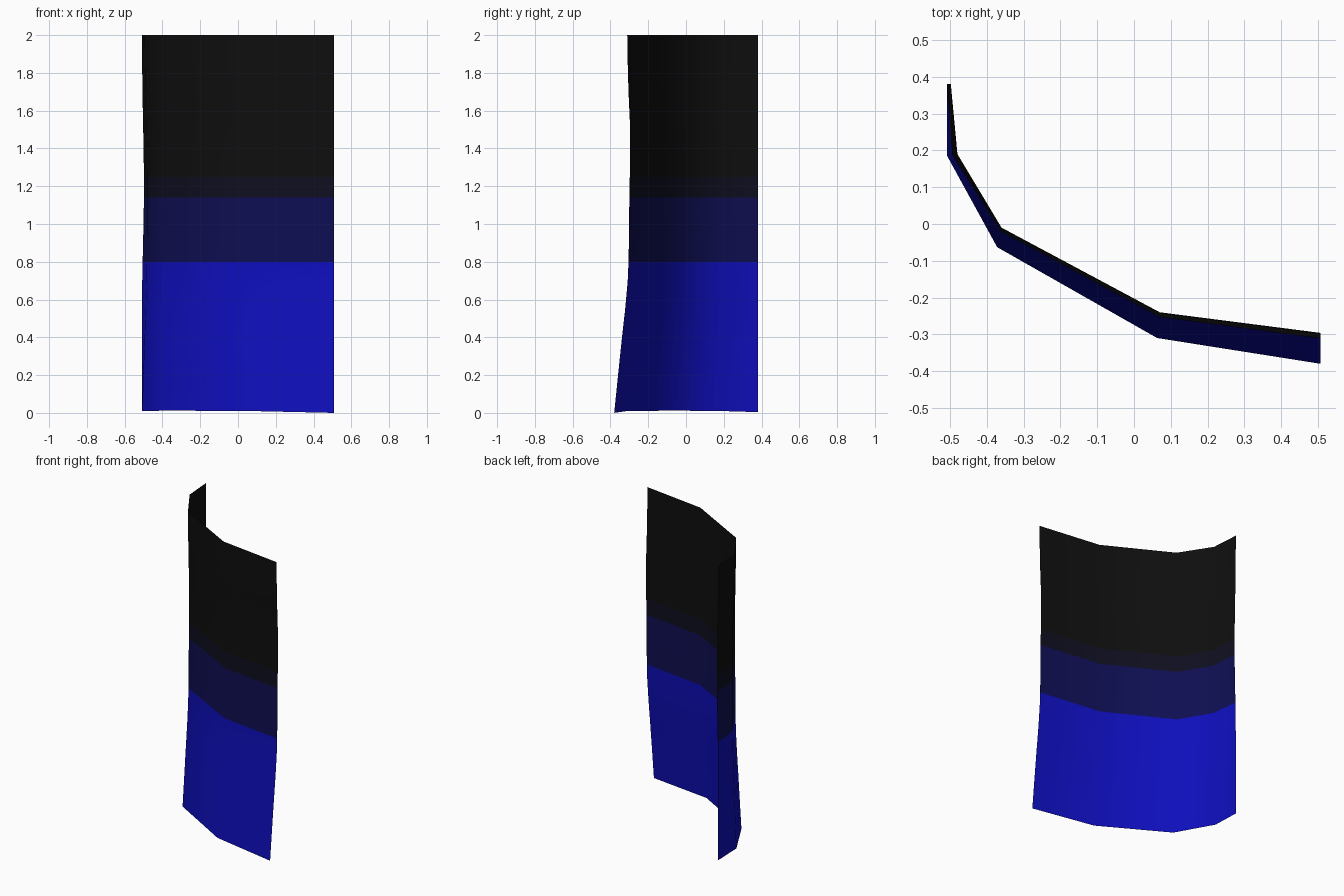
import bpy
import bmesh
from mathutils import Vector

old = bpy.data.objects.get("Cube")
if old:
    bpy.data.objects.remove(old, do_unlink=True)


def make_material(name, rgb):
    mat = bpy.data.materials.new(name)
    mat.use_nodes = True
    mat.diffuse_color = (*rgb, 1)
    mat.node_tree.nodes["Principled BSDF"].inputs["Base Color"].default_value = (*rgb, 1)
    return mat


# Colour bands: material and upper height of each band
bands = [
    (make_material("bright blue", (0.0045, 0.0045, 0.5)), 0.8),
    (make_material("navy", (0.0045, 0.0045, 0.085)), 1.14),
    (make_material("dark navy", (0.0045, 0.0045, 0.014)), 1.25),
    (make_material("black", (0.0045, 0.0045, 0.0045)), 2.0),
]

# Plan of the bent sheet at its waist and at its flared foot
waist = [(-0.498, 0.38), (-0.48, 0.19), (-0.36, -0.01), (0.07, -0.24), (0.507, -0.296)]
foot = [(-0.508, 0.38), (-0.508, 0.185), (-0.372, -0.063), (0.063, -0.31), (0.507, -0.38)]
foot_lift = [0.004, 0.01, 0.012, 0.01, 0.0]

# Height, flare of the sheet, flare of its free right edge
rows = [
    (0.0, 1.0, 1.0), (0.2, 0.76, 1.0), (0.4, 0.51, 1.0), (0.55, 0.31, 1.0),
    (0.7, 0.15, 0.9), (0.8, 0.1, 0.7), (0.97, 0.06, 0.3), (1.14, 0.05, 0.0),
    (1.25, 0.02, 0.0), (1.4, 0.0, 0.2), (1.55, 0.02, 0.5), (1.7, 0.1, 0.8),
    (1.85, 0.15, 0.95), (2.0, 0.18, 1.0),
]

# Sheet surface, one strip of faces per row
bm = bmesh.new()
grid = []
for z, flare, edge_flare in rows:
    line = []
    for i, (a, b) in enumerate(zip(waist, foot)):
        amount = edge_flare if i == 0 else flare
        if i == 1 and z > 1.4:
            amount = 0.5 * edge_flare
        p = Vector(a).lerp(Vector(b), amount)
        lift = foot_lift[i] if z == 0 else 0
        line.append(bm.verts.new((p.x, p.y, z + lift)))
    grid.append(line)

for low, high in zip(grid, grid[1:]):
    for i in range(len(waist) - 1):
        face = bm.faces.new((low[i], low[i + 1], high[i + 1], high[i]))
        face.smooth = True
        middle = face.calc_center_median().z
        face.material_index = next(k for k, band in enumerate(bands) if middle < band[1])

mesh = bpy.data.meshes.new("curved_panel")
bm.to_mesh(mesh)
bm.free()
for mat, top in bands:
    mesh.materials.append(mat)
panel = bpy.data.objects.new("curved_panel", mesh)
bpy.context.collection.objects.link(panel)
